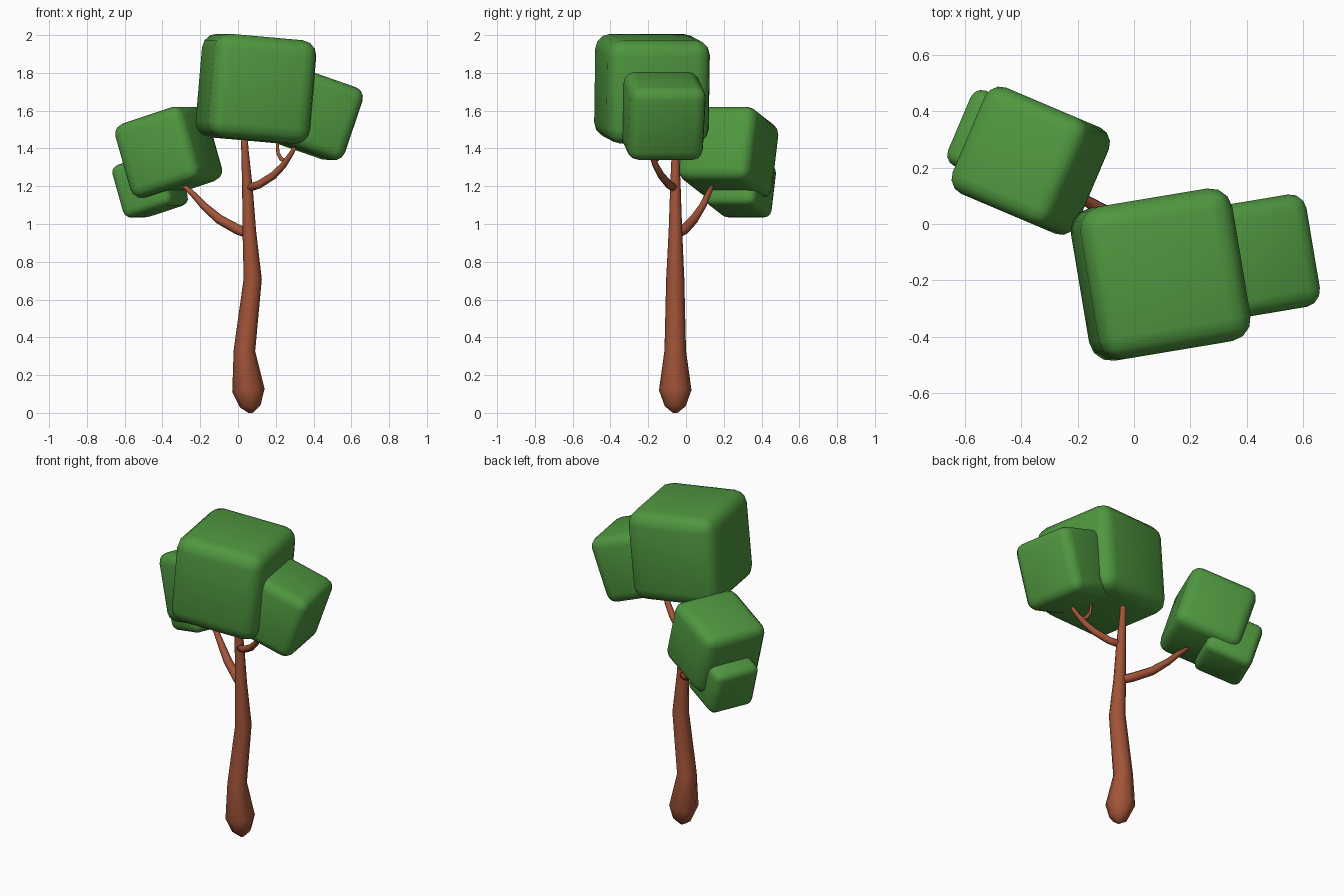
import bpy, bmesh, math
from mathutils import Vector, Euler

if "Cube" in bpy.data.objects:
    bpy.data.objects.remove(bpy.data.objects["Cube"])


def material(name, rgb):
    m = bpy.data.materials.new(name)
    m.diffuse_color = (*rgb, 1)
    m.use_nodes = True
    m.node_tree.nodes["Principled BSDF"].inputs["Base Color"].default_value = m.diffuse_color
    return m


GREEN = material("leaf green", (0.078, 0.31, 0.05))
BROWN = material("bark brown", (0.36, 0.088, 0.04))


def finish(name, bm, mat):
    bmesh.ops.recalc_face_normals(bm, faces=bm.faces)
    for f in bm.faces:
        f.smooth = True
    me = bpy.data.meshes.new(name)
    bm.to_mesh(me)
    bm.free()
    me.materials.append(mat)
    ob = bpy.data.objects.new(name, me)
    bpy.context.collection.objects.link(ob)
    return ob


def limb(name, points, sides=8):
    """Tapered tube through (x, y, z, radius) points."""
    bm = bmesh.new()
    pos = [Vector(p[:3]) for p in points]
    rings = []
    for i, p in enumerate(pos):
        tangent = pos[min(i + 1, len(pos) - 1)] - pos[max(i - 1, 0)]
        tangent.normalize()
        u = Vector((0, 1, 0)).cross(tangent).normalized()
        v = tangent.cross(u)
        ring = []
        for k in range(sides):
            a = 2 * math.pi * k / sides
            ring.append(bm.verts.new(p + (u * math.cos(a) + v * math.sin(a)) * points[i][3]))
        rings.append(ring)
    for a, b in zip(rings, rings[1:]):
        for k in range(sides):
            n = (k + 1) % sides
            bm.faces.new((a[k], a[n], b[n], b[k]))
    bm.faces.new(rings[0])
    bm.faces.new(rings[-1])
    return finish(name, bm, BROWN)


def leaf_block(name, centre, size, tilt, yaw):
    """Rounded cube of leaves, tilted sideways then turned."""
    bm = bmesh.new()
    bmesh.ops.create_cube(bm, size=size)
    bmesh.ops.bevel(bm, geom=bm.edges[:], offset=size * 0.145, segments=3,
                    profile=0.5, affect='EDGES')
    ob = finish(name, bm, GREEN)
    ob.location = centre
    ob.rotation_euler = Euler((0, math.radians(tilt), math.radians(yaw)))


# trunk with swollen foot
limb("trunk", [
    (0.068, -0.057, 0.000, 0.012), (0.065, -0.057, 0.035, 0.055),
    (0.055, -0.057, 0.120, 0.086), (0.034, -0.057, 0.330, 0.057),
    (0.078, -0.057, 0.710, 0.048), (0.060, -0.056, 0.960, 0.036),
    (0.050, -0.056, 1.190, 0.028), (0.036, -0.056, 1.400, 0.019),
    (0.033, -0.056, 1.500, 0.017)])

# branches
limb("left_branch", [
    (0.055, -0.050, 0.950, 0.026), (0.000, -0.010, 0.970, 0.027),
    (-0.100, 0.042, 1.025, 0.025), (-0.180, 0.088, 1.095, 0.020),
    (-0.235, 0.115, 1.155, 0.016), (-0.300, 0.145, 1.215, 0.011)])
limb("right_branch", [
    (0.050, -0.060, 1.190, 0.022), (0.110, -0.090, 1.208, 0.021),
    (0.185, -0.130, 1.255, 0.020), (0.240, -0.160, 1.310, 0.017),
    (0.280, -0.185, 1.370, 0.013), (0.310, -0.200, 1.420, 0.010)])
limb("twig", [
    (0.255, -0.168, 1.330, 0.011), (0.228, -0.150, 1.345, 0.011),
    (0.212, -0.140, 1.375, 0.009), (0.206, -0.135, 1.440, 0.007)])

# foliage
leaf_block("top_leaves", (0.095, -0.18, 1.716), 0.55, 5, 9.5)
leaf_block("right_leaves", (0.40, -0.125, 1.58), 0.405, 19, 9.5)
leaf_block("left_leaves", (-0.367, 0.225, 1.38), 0.41, -17, -23)
leaf_block("lower_left_leaves", (-0.465, 0.29, 1.205), 0.29, -17, -23)
